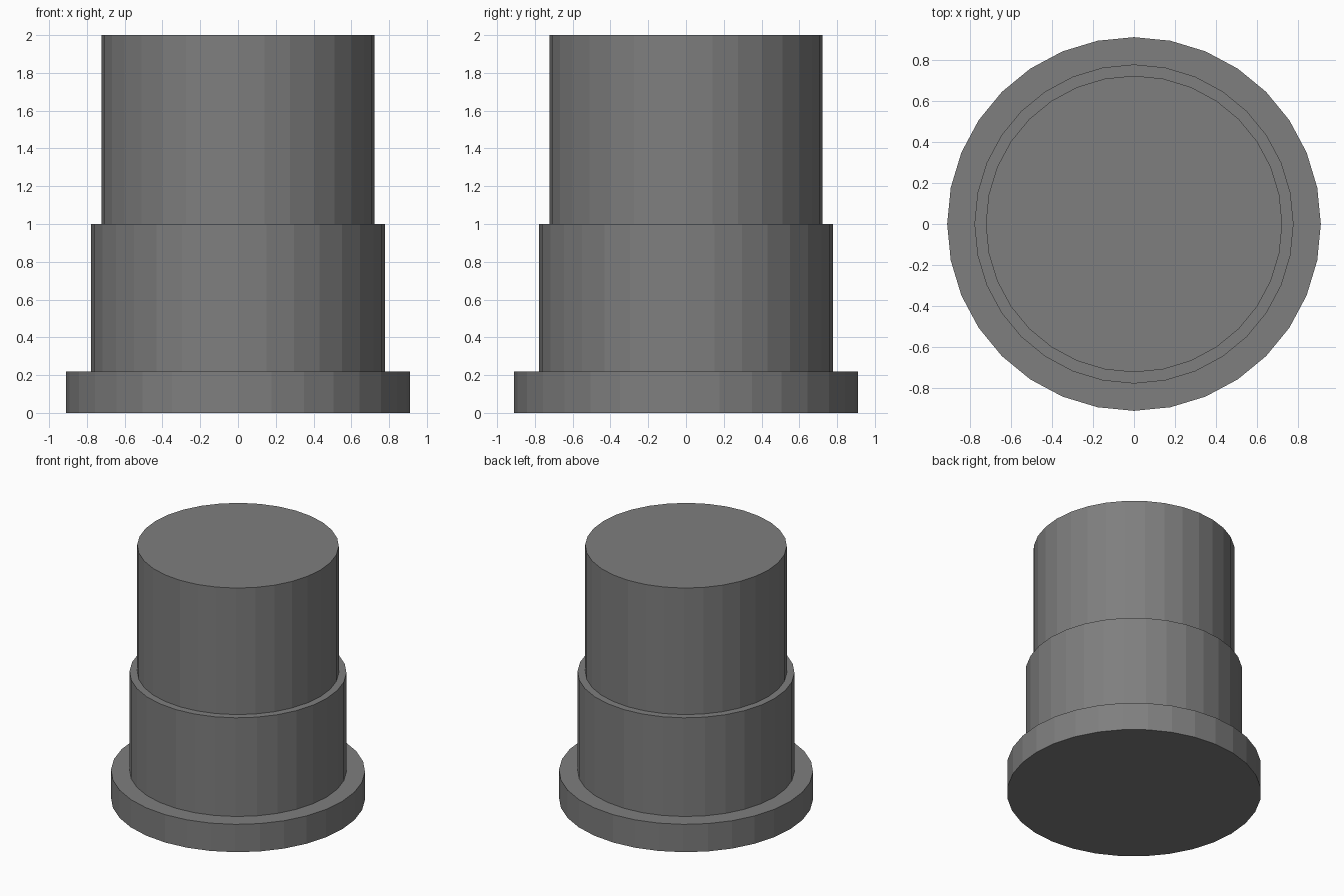
import bpy
import bmesh
from math import cos, sin, tau

if "Cube" in bpy.data.objects:
    bpy.data.objects.remove(bpy.data.objects["Cube"])

SIDES = 32

# Stepped outline (radius, height): flange, collar, upper drum
PROFILE = [(0.91, 0.0), (0.91, 0.22), (0.777, 0.22),
           (0.777, 1.0), (0.722, 1.0), (0.722, 2.0)]


def lathe(name, profile, sides):
    """Turn a profile around z into a closed, flat-shaded solid."""
    bm = bmesh.new()
    rings = [[bm.verts.new((r * cos(tau * i / sides), r * sin(tau * i / sides), z))
              for i in range(sides)] for r, z in profile]
    for low, high in zip(rings, rings[1:]):
        for i in range(sides):
            j = (i + 1) % sides
            bm.faces.new((low[i], low[j], high[j], high[i]))
    # End caps
    bm.faces.new(rings[0][::-1])
    bm.faces.new(rings[-1])
    bmesh.ops.recalc_face_normals(bm, faces=bm.faces)
    mesh = bpy.data.meshes.new(name)
    bm.to_mesh(mesh)
    bm.free()
    obj = bpy.data.objects.new(name, mesh)
    bpy.context.collection.objects.link(obj)
    return obj


# Stepped plug: one continuous turned body in dark grey
plug = lathe("stepped_plug", PROFILE, SIDES)
dark_grey = bpy.data.materials.new("dark_grey")
dark_grey.diffuse_color = (0.21, 0.21, 0.21, 1)
dark_grey.use_nodes = True
dark_grey.node_tree.nodes["Principled BSDF"].inputs["Base Color"].default_value = dark_grey.diffuse_color
plug.data.materials.append(dark_grey)
